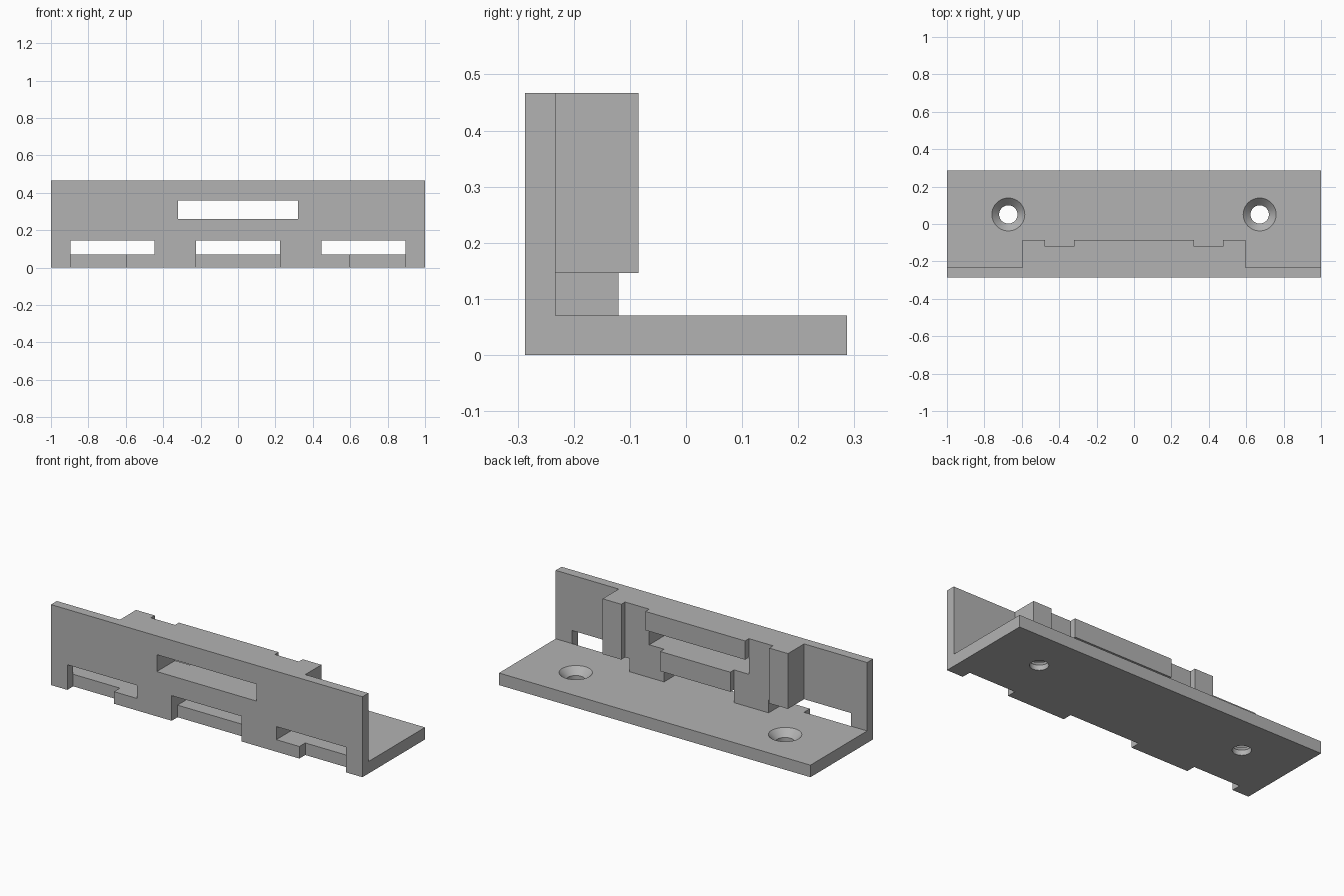
import bpy, bmesh, math
from mathutils import Vector, Matrix

cube = bpy.data.objects.get("Cube")
if cube:
    bpy.data.objects.remove(cube, do_unlink=True)

# Key dimensions
FRONT, WALL, RECESS, REAR, BACK = -0.287, -0.233, -0.12, -0.085, 0.287
BASE, SLOT, TOP = 0.07, 0.146, 0.467

grey = bpy.data.materials.new("plain grey")
grey.use_nodes = True
color = (0.45, 0.45, 0.45, 1)
grey.diffuse_color = color
grey.node_tree.nodes["Principled BSDF"].inputs["Base Color"].default_value = color


def make(name, bm):
    bmesh.ops.recalc_face_normals(bm, faces=bm.faces)
    mesh = bpy.data.meshes.new(name)
    bm.to_mesh(mesh)
    bm.free()
    mesh.materials.append(grey)
    obj = bpy.data.objects.new(name, mesh)
    bpy.context.collection.objects.link(obj)
    return obj


def prism(name, outline, direction):
    bm = bmesh.new()
    face = bm.faces.new([bm.verts.new(p) for p in outline])
    out = bmesh.ops.extrude_face_region(bm, geom=[face])
    verts = [v for v in out["geom"] if isinstance(v, bmesh.types.BMVert)]
    bmesh.ops.translate(bm, verts=verts, vec=direction)
    return make(name, bm)


def box(name, x, y, z):
    outline = [(x[0], y[0], z[0]), (x[1], y[0], z[0]),
               (x[1], y[1], z[0]), (x[0], y[1], z[0])]
    return prism(name, outline, Vector((0, 0, z[1] - z[0])))


def lathe(name, profile, center, steps=48):
    bm = bmesh.new()
    rings = []
    for r, z in profile:
        ring = bmesh.ops.create_circle(bm, segments=steps, radius=r,
                                       matrix=Matrix.Translation((*center, z)))
        rings.append(ring["verts"])
    for low, high in zip(rings, rings[1:]):
        for i in range(steps):
            j = (i + 1) % steps
            bm.faces.new((low[i], low[j], high[j], high[i]))
    bm.faces.new(rings[0])
    bm.faces.new(rings[-1])
    return make(name, bm)


def combine(target, tool, operation):
    tool.hide_render = True
    mod = target.modifiers.new(operation.lower(), 'BOOLEAN')
    mod.operation, mod.object, mod.solver = operation, tool, 'EXACT'
    bpy.context.view_layer.objects.active = target
    bpy.ops.object.modifier_apply(modifier=mod.name)
    bpy.data.objects.remove(tool, do_unlink=True)


# L-shaped bracket: base plate and front wall
section = [(FRONT, 0), (BACK, 0), (BACK, BASE), (WALL, BASE), (WALL, TOP), (FRONT, TOP)]
bracket = prism("mounting_bracket", [(-1, y, z) for y, z in section], Vector((2, 0, 0)))

# Stepped block behind the wall
half = [(0.32, REAR), (0.32, RECESS), (0.475, RECESS), (0.475, REAR),
        (0.595, REAR), (0.595, WALL - 0.02)]
outline = half + [(-x, y) for x, y in reversed(half)]
block = prism("stepped_block", [(x, y, BASE - 0.02) for x, y in outline],
              Vector((0, 0, TOP - BASE + 0.02)))
combine(bracket, block, 'UNION')

# Upper window and middle slot
cutters = [box("window", (-0.32, 0.32), (-0.4, 0), (0.26, 0.358)),
           box("middle_slot", (-0.225, 0.225), (-0.4, 0), (BASE, SLOT)),
           box("middle_notch", (-0.225, 0.225), (-0.4, WALL), (-0.1, BASE + 0.02))]


def mirrored(side, low, high):
    return sorted((side * low, side * high))


# Paired slots, notches, recesses and countersunk holes
for side in (-1, 1):
    cutters += [
        box("side_slot", mirrored(side, 0.447, 0.895), (-0.4, 0), (BASE, SLOT)),
        box("side_notch", mirrored(side, 0.595, 0.895), (-0.4, WALL), (-0.1, BASE + 0.02)),
        box("leg_recess", mirrored(side, 0.225, 0.4), (RECESS, 0), (BASE, 0.3)),
        lathe("screw_hole", [(0.049, -0.05), (0.049, 0.03), (0.088, BASE), (0.117, 0.1)],
              (side * 0.672, 0.051)),
    ]
for cutter in cutters:
    combine(bracket, cutter, 'DIFFERENCE')

bpy.ops.object.select_all(action='DESELECT')
bracket.select_set(True)
bpy.context.view_layer.objects.active = bracket
bpy.ops.object.shade_smooth_by_angle(angle=math.radians(30))
